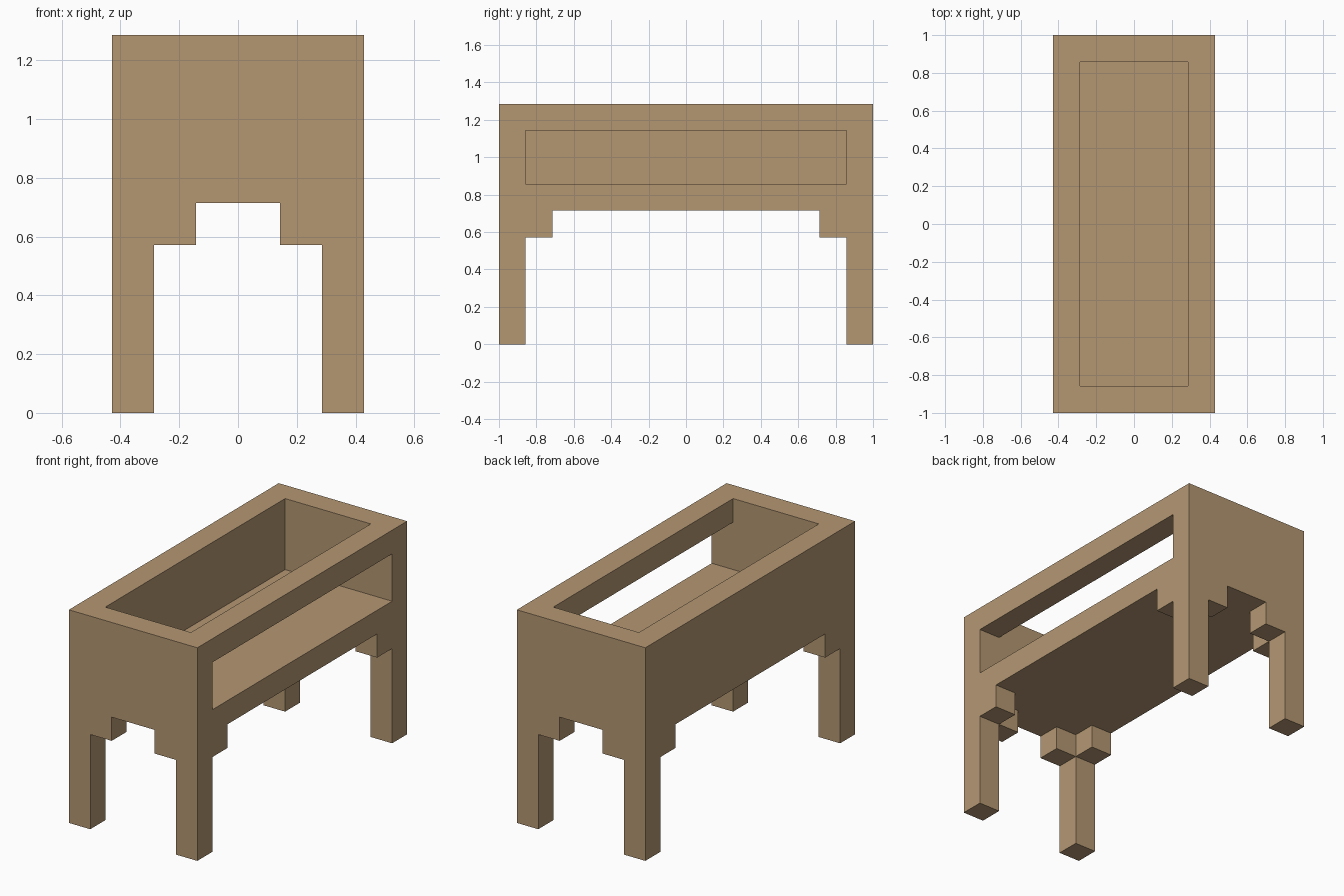
import bpy
import bmesh
from mathutils import Vector

old = bpy.data.objects.get("Cube")
if old:
    bpy.data.objects.remove(old, do_unlink=True)

U = 1 / 7                      # board thickness, the module for every size
W, L, H = 3 * U, 7 * U, 9 * U  # half width, half length, full height
FLOOR = 5 * U                  # underside of the box

# Single wood colour
wood = bpy.data.materials.new("light wood")
wood.use_nodes = True
COLOUR = (0.456, 0.309, 0.171, 1)
wood.diffuse_color = COLOUR
wood.node_tree.nodes["Principled BSDF"].inputs["Base Color"].default_value = COLOUR


def add_object(name, bm):
    bmesh.ops.recalc_face_normals(bm, faces=bm.faces)
    mesh = bpy.data.meshes.new(name)
    bm.to_mesh(mesh)
    bm.free()
    mesh.materials.append(wood)
    obj = bpy.data.objects.new(name, mesh)
    bpy.context.collection.objects.link(obj)
    return obj


def box(name, low, high):
    low, high = Vector(low), Vector(high)
    bm = bmesh.new()
    bmesh.ops.create_cube(bm, size=1)
    bmesh.ops.scale(bm, vec=high - low, verts=bm.verts)
    bmesh.ops.translate(bm, vec=(low + high) / 2, verts=bm.verts)
    return add_object(name, bm)


def carve(obj, cutter):
    mod = obj.modifiers.new("carve", 'BOOLEAN')
    mod.operation = 'DIFFERENCE'
    mod.solver = 'EXACT'
    mod.object = cutter
    cutter.hide_render = True
    bpy.context.view_layer.objects.active = obj
    bpy.ops.object.modifier_apply(modifier=mod.name)
    bpy.data.objects.remove(cutter, do_unlink=True)


# Open-topped box with a long window in its +x wall, level with the floor
planter = box("planter_box", (-W, -L, FLOOR), (W, L, H))
carve(planter, box("cavity_cutter", (-W + U, -L + U, FLOOR + U), (W - U, L - U, H + U)))
carve(planter, box("window_cutter", (0, -L + U, FLOOR + U), (W + U, L - U, H - U)))


def extrude_down(bm, faces, depth):
    """Extrude faces downwards and return the moved faces."""
    geom = bmesh.ops.extrude_face_region(bm, geom=faces)["geom"]
    verts = [g for g in geom if isinstance(g, bmesh.types.BMVert)]
    bmesh.ops.translate(bm, vec=(0, 0, -depth), verts=verts)
    bmesh.ops.delete(bm, geom=[f for f in faces if f.is_valid], context='FACES')
    return [g for g in geom if isinstance(g, bmesh.types.BMFace)]


def leg(name, sx, sy):
    """Corner post with a stepped bracket running along both walls."""
    bm = bmesh.new()
    # L-shaped plan of three squares: the post and its two brackets
    plan = {}
    for i, j in ((0, 0), (1, 0), (0, 1)):
        corners = []
        for a, b in ((i, j), (i + 1, j), (i + 1, j + 1), (i, j + 1)):
            if (a, b) not in plan:
                plan[a, b] = bm.verts.new((sx * (W - a * U), sy * (L - b * U), FLOOR))
            corners.append(plan[a, b])
        bm.faces.new(corners)
    low = extrude_down(bm, bm.faces[:], U)
    # Lengthen the outermost square into the post
    post = max(low, key=lambda f: sx * f.calc_center_median().x + sy * f.calc_center_median().y)
    extrude_down(bm, [post], 4 * U)
    add_object(name, bm)


# Four legs
for y_name, sy in (("front", -1), ("back", 1)):
    for x_name, sx in (("left", 1), ("right", -1)):
        leg(f"{y_name}_{x_name}_leg", sx, sy)
